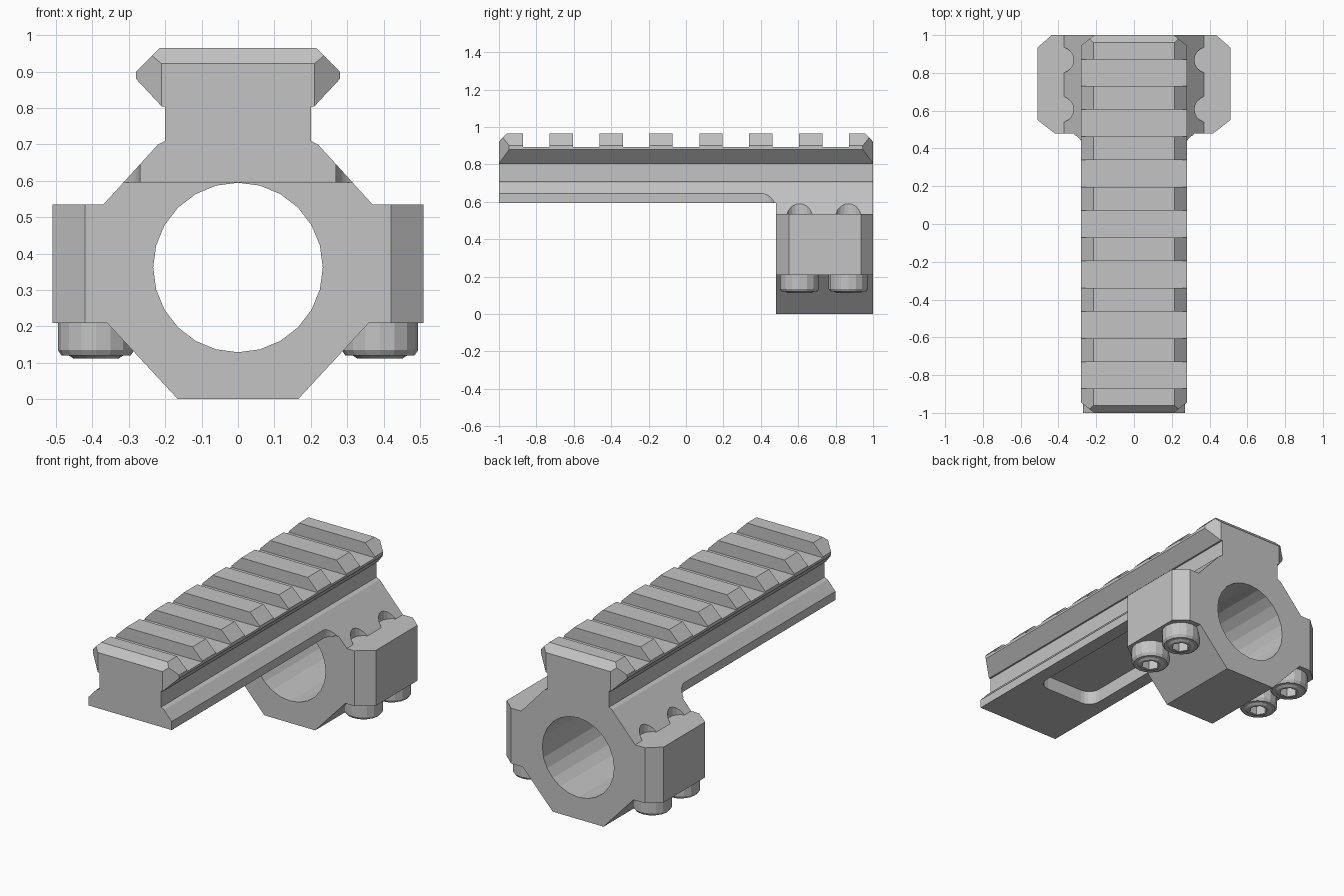
import bpy, bmesh
from math import sin, cos, pi, radians
from mathutils import Vector

if "Cube" in bpy.data.objects:
    bpy.data.objects.remove(bpy.data.objects["Cube"])

# Single grey finish
grey = bpy.data.materials.new("machined_grey")
grey.use_nodes = True
colour = (0.55, 0.55, 0.55, 1)
grey.diffuse_color = colour
grey.node_tree.nodes["Principled BSDF"].inputs["Base Color"].default_value = colour


def finish(name, bm):
    bmesh.ops.recalc_face_normals(bm, faces=bm.faces)
    mesh = bpy.data.meshes.new(name)
    bm.to_mesh(mesh)
    bm.free()
    mesh.materials.append(grey)
    obj = bpy.data.objects.new(name, mesh)
    bpy.context.collection.objects.link(obj)
    return obj


def prism(outline, axis, lo, hi):
    """Extrude a 2D outline along y (outline is x,z) or z (outline is x,y)."""
    bm = bmesh.new()
    place = (lambda a, b: (a, lo, b)) if axis == "y" else (lambda a, b: (a, b, lo))
    face = bm.faces.new([bm.verts.new(place(a, b)) for a, b in outline])
    ext = bmesh.ops.extrude_face_region(bm, geom=[face])
    move = Vector((0, hi - lo, 0) if axis == "y" else (0, 0, hi - lo))
    bmesh.ops.translate(bm, verts=[v for v in ext["geom"] if isinstance(v, bmesh.types.BMVert)], vec=move)
    bmesh.ops.recalc_face_normals(bm, faces=bm.faces)
    return bm


def mirrored(half):
    return half + [(-x, z) for x, z in reversed(half)]


def circle(cx, cy, r, n):
    return [(cx + r * cos(2 * pi * i / n), cy + r * sin(2 * pi * i / n)) for i in range(n)]


def chop(bm, point, normal):
    """Cut away everything on the normal side of a plane and cap the cut."""
    geom = bm.verts[:] + bm.edges[:] + bm.faces[:]
    bmesh.ops.bisect_plane(bm, geom=geom, plane_co=point, plane_no=normal, clear_outer=True)
    bmesh.ops.holes_fill(bm, edges=[e for e in bm.edges if e.is_boundary])


def carve(obj, cutter_bm):
    cutter = finish("cutter", cutter_bm)
    cutter.hide_render = True
    mod = obj.modifiers.new("cut", "BOOLEAN")
    mod.operation = "DIFFERENCE"
    mod.solver = "EXACT"
    mod.object = cutter
    bpy.context.view_layer.objects.active = obj
    bpy.ops.object.modifier_apply(modifier=mod.name)
    bpy.data.objects.remove(cutter)


# Dovetail rail head with bevelled ends
head_bm = prism(mirrored([(.21, .805), (.28, .88), (.28, .90), (.215, .965)]), "y", -1, 1)
for end in (-1, 1):
    chop(head_bm, (0, end, .922), (0, end * .043, .04))
    for side in (-1, 1):
        chop(head_bm, (side * .21, end, .85), (side * .055, end * .07, 0))
rail_head = finish("rail_head", head_bm)

# Cross slots between the rail teeth
for i in range(-3, 4):
    y = i * .267
    slot = [(-.4, y - .071), (.4, y - .071), (.4, y + .071), (-.4, y + .071)]
    carve(rail_head, prism(slot, "z", .893, 1.1))

# Rail neck and flange, with a rounded lightening pocket underneath
flange = [(.22, .70), (.2, .71), (.2, .805)]
rail_body = finish("rail_body", prism(mirrored([(.27, .595), (.27, .645)] + flange), "y", -1, .48))
pocket, r = [], .07
for k, (cx, cy) in enumerate([(.12, .35), (-.12, .35), (-.12, -.53), (.12, -.53)]):
    for j in range(6):
        a = radians(k * 90 + j * 18)
        pocket.append((cx + r * cos(a), cy + r * sin(a)))
carve(rail_body, prism(pocket, "z", .5, .675))

# Clamp ring block with chamfered ears
clamp_half = [(.165, 0), (.36, .21), (.51, .21), (.51, .535), (.37, .535)] + flange
clamp_bm = prism(mirrored(clamp_half), "y", .48, 1)
for side in (-1, 1):
    chop(clamp_bm, (side * .51, .55, 0), (side * .07, -.09, 0))
    chop(clamp_bm, (side * .51, .935, 0), (side * .065, .075, 0))
clamp_ring = finish("clamp_ring", clamp_bm)
bore = [(x, z) for x, z in circle(0, .362, .233, 24)]
carve(clamp_ring, prism(bore, "y", .3, 1.2))

for side, side_name in ((1, "left"), (-1, "right")):
    # Curved fillets where the flange flares into the clamp
    arc = [(.27 + .08 * (1 - cos(t * .1)), .4 + .08 * sin(t * .1)) for t in range(12)]
    outline = [(side * x, y) for x, y in arc + [(.32, .48), (.27, .48)]]
    fillet = prism(outline, "z", .595, .68)
    chop(fillet, (side * .22, 0, .70), (side * .165, 0, .15))
    finish(side_name + "_flange_fillet", fillet)

    for y, row in ((.607, "front"), (.868, "rear")):
        # Clearance scoop above each screw
        carve(clamp_ring, prism(circle(side * .39, y, .07, 20), "z", .535, .9))

        # Socket-head screw
        bm = bmesh.new()
        rings = [[bm.verts.new((x, yy, z)) for x, yy in circle(side * .39, y, rad, 16)]
                 for rad, z in ((.105, .22), (.105, .135), (.095, .12), (.075, .12), (.062, .112))]
        for a, b in zip(rings, rings[1:]):
            for i in range(16):
                j = (i + 1) % 16
                bm.faces.new((a[i], a[j], b[j], b[i]))
        bm.faces.new(rings[0])
        bm.faces.new(rings[-1])
        screw = finish(f"{side_name}_{row}_screw", bm)
        carve(screw, prism(circle(side * .39, y, .05, 6), "z", .05, .165))
